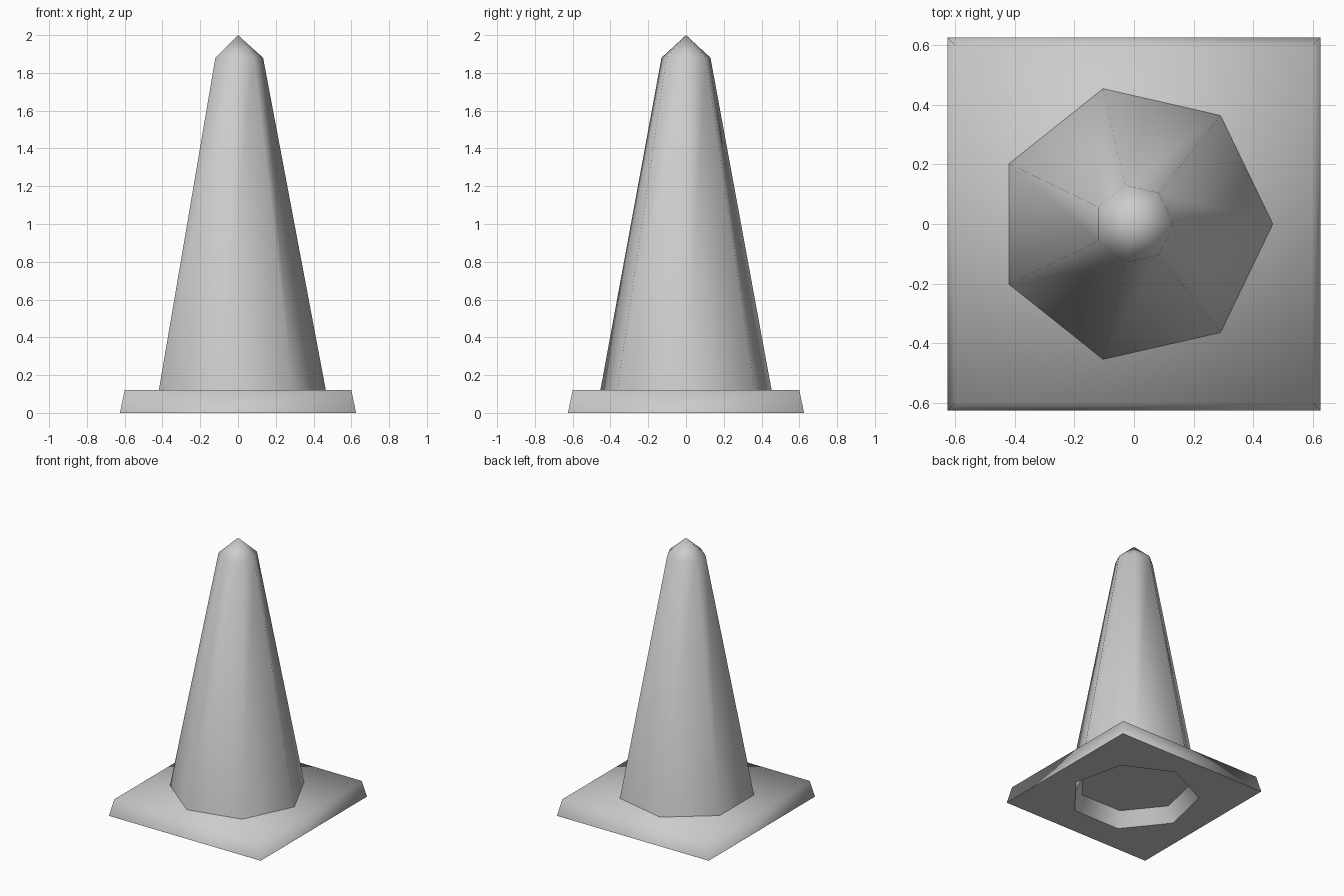
import bpy, bmesh
from math import cos, sin, tau, pi

cube = bpy.data.objects.get("Cube")
if cube:
    bpy.data.objects.remove(cube, do_unlink=True)

SIDES = 7
BASE_TOP = 0.12

grey = bpy.data.materials.new("light_grey")
grey.use_nodes = True
grey.diffuse_color = (0.6, 0.6, 0.6, 1)
grey.node_tree.nodes["Principled BSDF"].inputs["Base Color"].default_value = (0.6, 0.6, 0.6, 1)


def ring(bm, radius, z, count=SIDES, start=0.0):
    """Regular ring of vertices around the z axis."""
    return [bm.verts.new((radius * cos(start + tau * i / count),
                          radius * sin(start + tau * i / count), z))
            for i in range(count)]


def bridge(bm, low, high):
    """Outward-facing wall between two rings."""
    n = len(low)
    return [bm.faces.new((low[i], low[(i + 1) % n], high[(i + 1) % n], high[i]))
            for i in range(n)]


def finish(bm, name, sharp_faces=()):
    """Smooth the mesh, keeping the borders of the given faces sharp."""
    for face in bm.faces:
        face.smooth = True
    flat = set(sharp_faces)
    for edge in bm.edges:
        sides = [f in flat for f in edge.link_faces]
        if any(sides) and not all(sides):
            edge.smooth = False
    mesh = bpy.data.meshes.new(name)
    bm.to_mesh(mesh)
    bm.free()
    mesh.materials.append(grey)
    obj = bpy.data.objects.new(name, mesh)
    bpy.context.collection.objects.link(obj)
    return obj


# Cone body with a pointed cap
bm = bmesh.new()
foot = ring(bm, 0.465, BASE_TOP)
shoulder = ring(bm, 0.133, 1.88)
tip = bm.verts.new((0, 0, 2))
bridge(bm, foot, shoulder)
for i in range(SIDES):
    bm.faces.new((shoulder[i], shoulder[(i + 1) % SIDES], tip))
finish(bm, "cone_body")

# Square foot plate, its underside opened by a seven-sided recess
bm = bmesh.new()
diagonal = 2 ** 0.5
outer = ring(bm, 0.625 * diagonal, 0, 4, pi / 4)
upper = ring(bm, 0.60 * diagonal, BASE_TOP, 4, pi / 4)
bridge(bm, outer, upper)
bm.faces.new(upper)
mouth = ring(bm, 0.45, 0, SIDES, pi / 2)
rim = [bm.edges.new((mouth[i], mouth[(i + 1) % SIDES])) for i in range(SIDES)]
rim += [bm.edges.get((outer[i], outer[(i + 1) % 4])) for i in range(4)]
fill = bmesh.ops.triangle_fill(bm, edges=rim, use_beauty=True, normal=(0, 0, -1))
underside = [g for g in fill["geom"] if isinstance(g, bmesh.types.BMFace)]
for face in underside:
    face.normal_update()
    if face.normal.z > 0:
        face.normal_flip()

# Tapered recess walls and ceiling
ceiling_ring = ring(bm, 0.395, 0.112, SIDES, pi / 2)
for face in bridge(bm, mouth, ceiling_ring):
    face.normal_flip()
ceiling = bm.faces.new(ceiling_ring[::-1])
finish(bm, "foot_plate", underside + [ceiling])
